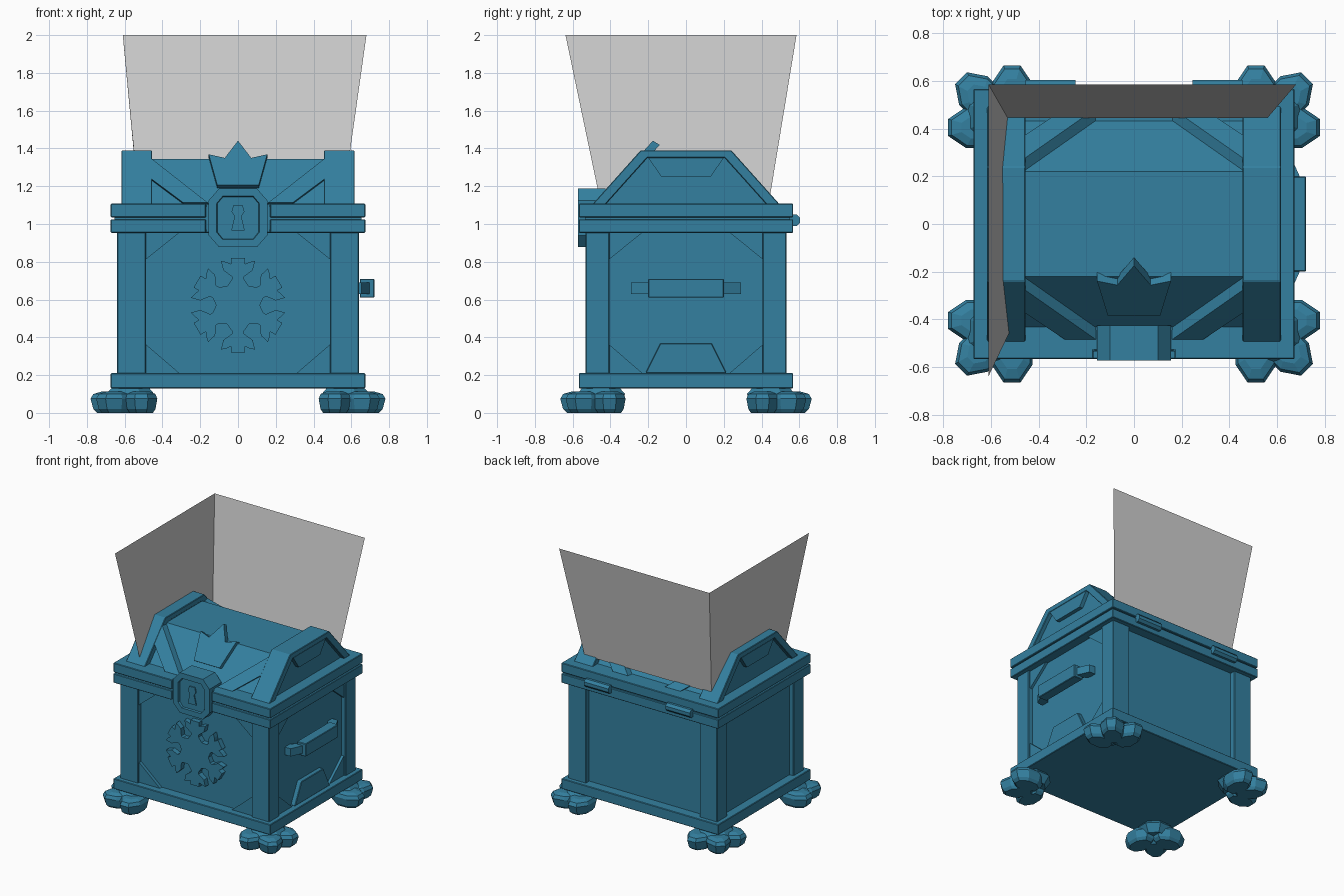
import bpy, bmesh, math
from mathutils import Vector

if "Cube" in bpy.data.objects:
    bpy.data.objects.remove(bpy.data.objects["Cube"])


def material(name, rgb):
    m = bpy.data.materials.new(name)
    m.diffuse_color = (*rgb, 1)
    m.use_nodes = True
    m.node_tree.nodes["Principled BSDF"].inputs["Base Color"].default_value = m.diffuse_color
    return m


BLUE = material("teal_blue", (0.034, 0.217, 0.352))
GREY = material("pale_grey", (0.62, 0.62, 0.62))


def finish(name, bm, mat=BLUE, bevel=0):
    bmesh.ops.recalc_face_normals(bm, faces=bm.faces)
    me = bpy.data.meshes.new(name)
    bm.to_mesh(me)
    bm.free()
    me.materials.append(mat)
    ob = bpy.data.objects.new(name, me)
    bpy.context.collection.objects.link(ob)
    if bevel:
        b = ob.modifiers.new("bevel", 'BEVEL')
        b.width, b.segments = bevel, 1
    return ob


def prism(name, poly, origin, u, v, depth, bevel=0):
    """Extrude a 2D outline lying in the plane origin + a*u + b*v."""
    o, u, v, d = map(Vector, (origin, u, v, depth))
    bm = bmesh.new()
    f = bm.faces.new([bm.verts.new(o + u * a + v * b) for a, b in poly])
    new = bmesh.ops.extrude_face_region(bm, geom=[f], use_keep_orig=True)["geom"]
    bmesh.ops.translate(bm, verts=[e for e in new if isinstance(e, bmesh.types.BMVert)], vec=d)
    return finish(name, bm, BLUE, bevel)


def slab(name, poly, z0, z1, bevel=0):
    return prism(name, poly, (0, 0, z0), (1, 0, 0), (0, 1, 0), (0, 0, z1 - z0), bevel)


def box(name, lo, hi, bevel=0):
    x0, y0, z0 = lo
    x1, y1, z1 = hi
    return slab(name, [(x0, y0), (x1, y0), (x1, y1), (x0, y1)], z0, z1, bevel)


def front(name, poly, y0, y1, bevel=0):
    return prism(name, poly, (0, y0, 0), (1, 0, 0), (0, 0, 1), (0, y1 - y0, 0), bevel)


def side(name, poly, x0, x1, bevel=0):
    return prism(name, poly, (x0, 0, 0), (0, 1, 0), (0, 0, 1), (x1 - x0, 0, 0), bevel)


# Chest body, rims (lid rims are notched around the lock) and posts
box("body", (-0.605, -0.49, 0.14), (0.605, 0.49, 1.0))
box("lid_core", (-0.655, -0.535, 0.97), (0.655, 0.55, 1.09))
box("base_rim", (-0.674, -0.567, 0.13), (0.674, 0.567, 0.21), 0.004)
notched = [(-0.674, -0.567), (-0.17, -0.567), (-0.17, -0.53), (0.17, -0.53), (0.17, -0.567),
           (0.674, -0.567), (0.674, 0.567), (-0.674, 0.567)]
for name, z0, z1 in (("lower_rim", 0.953, 1.025), ("upper_rim", 1.035, 1.108)):
    slab(name, notched, z0, z1, 0.004)
for sx in (-1, 1):
    for sy in (-1, 1):
        xs, ys = sorted((sx * 0.488, sx * 0.64)), sorted((sy * 0.405, sy * 0.532))
        box("corner_post", (xs[0], ys[0], 0.2), (xs[1], ys[1], 0.96), 0.004)

# Triangular corner plates on the front and right panels
for s in (-1, 1):
    for z, dz in ((0.21, 0.155), (0.955, -0.145)):
        front("front_gusset", [(s * 0.49, z), (s * 0.31, z), (s * 0.49, z + dz)], -0.48, -0.515)
        side("side_gusset", [(s * 0.41, z), (s * 0.23, z), (s * 0.41, z + dz)], 0.6, 0.625)
side("side_base_ornament", [(-0.215, 0.21), (0.215, 0.21), (0.135, 0.37), (-0.135, 0.37)], 0.6, 0.64, 0.004)

# Snowflake emblem
half = [(0.1, 0.058), (0.135, 0.033), (0.152, 0.033), (0.185, 0.078), (0.235, 0.09),
        (0.228, 0.06), (0.218, 0.036), (0.25, 0.036)]
arm = [(u, -v) for u, v in half] + [(u, v) for u, v in half[:0:-1]]
flake = []
for k in range(6):
    a = math.pi / 2 + k * math.pi / 3
    flake += [(u * math.cos(a) - v * math.sin(a), 0.57 + u * math.sin(a) + v * math.cos(a)) for u, v in arm]
front("snowflake", flake, -0.48, -0.53)

# Handle on the right side
box("handle_bar", (0.645, -0.2, 0.61), (0.722, 0.2, 0.71), 0.004)
for s in (-1, 1):
    prism("handle_end", [(0.6, s * 0.29), (0.655, s * 0.29), (0.7, s * 0.19), (0.655, s * 0.17), (0.6, s * 0.24)],
          (0, 0, 0.63), (1, 0, 0), (0, 1, 0), (0, 0, 0.06))

# Lid: central vault, end arches, recessed end panels
side("lid_vault", [(-0.44, 1.1), (-0.22, 1.345), (0.22, 1.345), (0.44, 1.1)], -0.47, 0.47)
outer = [(-0.495, 1.105), (-0.24, 1.39), (0.24, 1.39), (0.495, 1.105)]
inner = [(0.425, 1.105), (0.205, 1.35), (-0.205, 1.35), (-0.425, 1.105)]
for s in (-1, 1):
    side("lid_end_arch", outer + inner, s * 0.455, s * 0.617, 0.004)
    side("lid_end_panel", inner, s * 0.46, s * 0.585)
    side("lid_end_ornament", [(-0.2, 1.35), (-0.13, 1.25), (0.13, 1.25), (0.2, 1.35)], s * 0.57, s * 0.615)

# Thick diagonal straps on both lid slopes
for sx in (-1, 1):
    for sy in (-1, 1):
        prism("lid_strap", [(0.46, 0.0), (0.16, 1.0), (0.29, 1.0), (0.46, 0.46)],
              (0, sy * 0.215, 1.34), (sx, 0, 0), (0, sy * 0.21, -0.235), (0, sy * 0.06, 0.008))

# Crown on the front slope, drawn by height and laid on the slope
crown = [(-0.11, 1.19), (0.11, 1.19), (0.155, 1.352), (0.07, 1.333), (0, 1.424), (-0.07, 1.333), (-0.155, 1.352)]
prism("crown", [(x, z - 1.11) for x, z in crown], (0, -0.42, 1.105),
      (1, 0, 0), (0, 0.894, 1), (0, -0.036, 0.022))

# Lock plate with recessed centre and keyhole
octagon = [(-0.155, 0.94), (-0.1, 0.877), (0.1, 0.877), (0.155, 0.94),
           (0.155, 1.125), (0.1, 1.188), (-0.1, 1.188), (-0.155, 1.125)]
lock = front("lock", octagon, -0.573, -0.425)
bm = bmesh.new()
bm.from_mesh(lock.data)
face = min(bm.faces, key=lambda f: f.calc_center_median().y)
bmesh.ops.inset_region(bm, faces=[face], thickness=0.045)
bmesh.ops.inset_region(bm, faces=[face], thickness=0.004, depth=-0.015)
bm.to_mesh(lock.data)
bm.free()
hole = [(-0.036, 0.965), (0.036, 0.965), (0.018, 1.04), (0.034, 1.065), (0.024, 1.1),
        (-0.024, 1.1), (-0.034, 1.065), (-0.018, 1.04)]
front("keyhole", hole, -0.557, -0.566)

# Hinges at the back
for s in (-1, 1):
    ring = [(0.573 + 0.033 * math.cos(k * math.pi / 4 + 0.39), 1.02 + 0.033 * math.sin(k * math.pi / 4 + 0.39))
            for k in range(8)]
    side("hinge", ring, s * 0.245, s * 0.455)

# Feet: three flat petal-like toes around a raised hub at each corner
TOE = [(0.0, 0.72), (0.02, 0.88), (0.075, 1.0), (0.1, 0.88), (0.112, 0.55)]
HUB = [(0.04, 0.9), (0.1, 1.25), (0.135, 0.95)]


def lump(name, levels, cx, cy, length, width, angle, n=8):
    bm = bmesh.new()
    rings = []
    for z, sc in levels:
        row = []
        for k in range(n):
            t = (k + 0.5) * math.tau / n
            a, b = sc * length * math.cos(t), sc * width * math.sin(t)
            row.append(bm.verts.new((cx + a * math.cos(angle) - b * math.sin(angle),
                                     cy + a * math.sin(angle) + b * math.cos(angle), z)))
        rings.append(row)
    for r0, r1 in zip(rings, rings[1:]):
        for k in range(n):
            bm.faces.new((r0[k], r0[(k + 1) % n], r1[(k + 1) % n], r1[k]))
    bm.faces.new(rings[0])
    bm.faces.new(rings[-1])
    finish(name, bm)


for sx in (-1, 1):
    for sy in (-1, 1):
        lump("foot_hub", HUB, sx * 0.57, sy * 0.45, 0.11, 0.11, 0)
        for x, y, ang in ((0.655, 0.405, 0), (0.637, 0.523, 45), (0.512, 0.54, 90)):
            lump("toe", TOE, sx * x, sy * y, 0.136, 0.092, math.radians(ang) * sx * sy)

# Two flared grey sheets rising from the back and left of the lid
for name, quad in (
        ("back_sheet", [(-0.61, 0.585, 2), (0.68, 0.585, 2), (0.56, 0.445, 1.15), (-0.53, 0.445, 1.15)]),
        ("left_sheet", [(-0.61, 0.585, 2), (-0.61, -0.638, 2), (-0.525, -0.46, 1.15), (-0.53, 0.445, 1.15)])):
    bm = bmesh.new()
    bm.faces.new([bm.verts.new(p) for p in quad])
    finish(name, bm, GREY)
